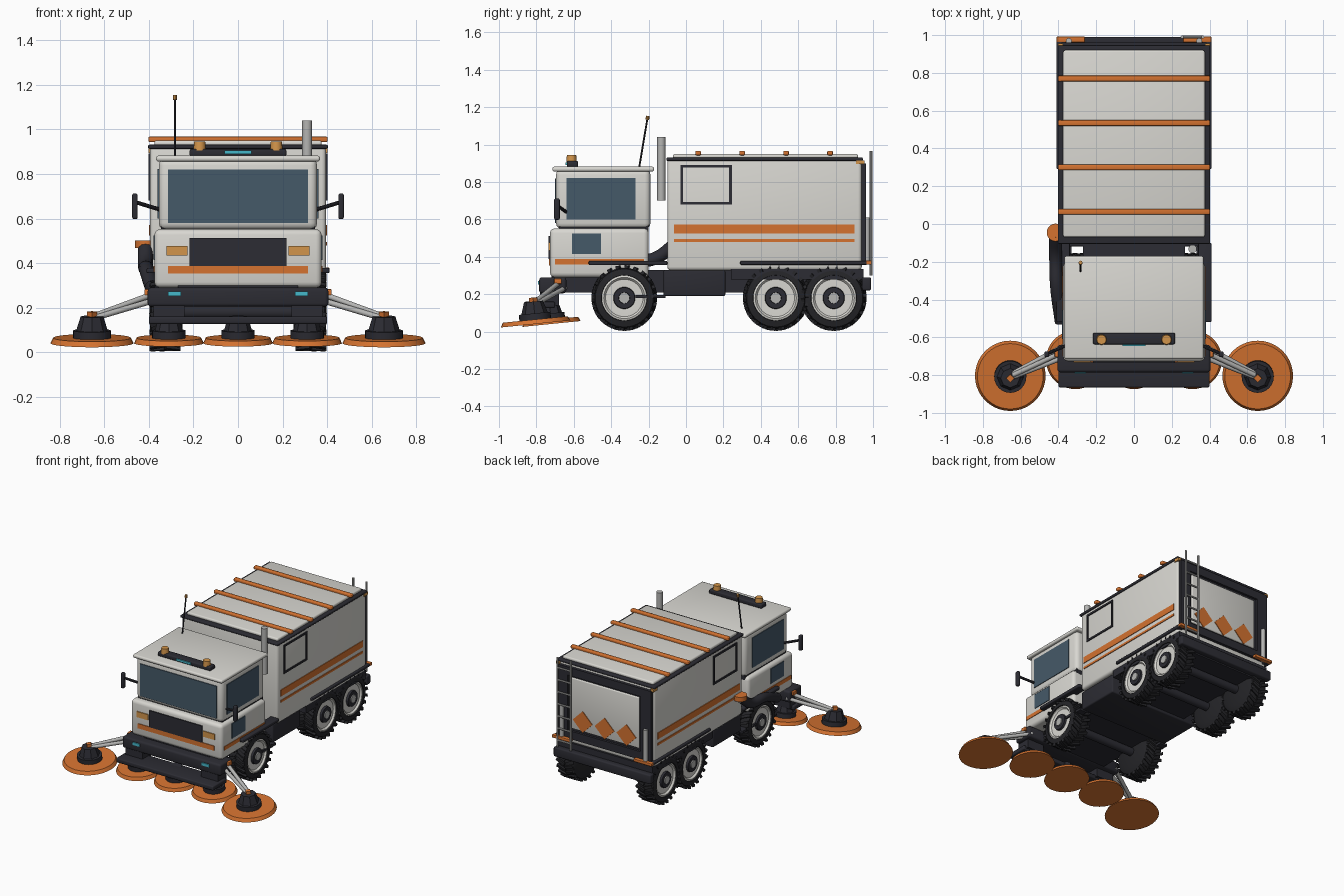
import bpy, bmesh, math
from mathutils import Vector, Matrix

if "Cube" in bpy.data.objects:
    bpy.data.objects.remove(bpy.data.objects["Cube"])


def material(name, *rgb):
    m = bpy.data.materials.new(name)
    m.use_nodes = True
    m.diffuse_color = (*rgb, 1)
    m.node_tree.nodes["Principled BSDF"].inputs["Base Color"].default_value = (*rgb, 1)
    return m


WHITE = material("warm white paint", .69, .68, .64)
ORANGE = material("orange paint", .66, .17, .03)
DARK = material("dark trim", .025, .025, .033)
RUBBER = material("tyre rubber", .018, .018, .021)
GLASS = material("blue grey glass", .06, .1, .14)
AMBER = material("amber lamp", .65, .3, .07)
CYAN = material("cyan lamp", .06, .48, .6)
METAL = material("light metal", .46, .46, .45)


def finish(name, bm, mat, smooth=True):
    bmesh.ops.recalc_face_normals(bm, faces=bm.faces)
    me = bpy.data.meshes.new(name)
    bm.to_mesh(me)
    bm.free()
    me.materials.append(mat)
    ob = bpy.data.objects.new(name, me)
    bpy.context.collection.objects.link(ob)
    if smooth:
        bpy.ops.object.select_all(action='DESELECT')
        ob.select_set(True)
        bpy.context.view_layer.objects.active = ob
        bpy.ops.object.shade_smooth_by_angle(angle=math.radians(35))
    return ob


def box(name, x, y, z, mat, bevel=0):
    """Box from (low, high) ranges on each axis."""
    bm = bmesh.new()
    size = [b - a for a, b in (x, y, z)]
    mid = [(a + b) / 2 for a, b in (x, y, z)]
    bmesh.ops.create_cube(bm, size=1, matrix=Matrix.Translation(mid) @ Matrix.Diagonal((*size, 1)))
    if bevel:
        bmesh.ops.bevel(bm, geom=bm.edges[:], offset=bevel, segments=3, profile=.5, affect='EDGES')
    return finish(name, bm, mat, bevel > 0)


def sides(name, x, y, z, mat, bevel=0):
    """The same box on the left and the right."""
    box("left_" + name, x, y, z, mat, bevel)
    box("right_" + name, (-x[1], -x[0]), y, z, mat, bevel)


def rod(name, a, b, r, mat, r2=None, n=24):
    a, b = Vector(a), Vector(b)
    turn = (b - a).to_track_quat('Z', 'Y').to_matrix().to_4x4()
    bm = bmesh.new()
    bmesh.ops.create_cone(bm, cap_ends=True, segments=n, radius1=r, radius2=r if r2 is None else r2,
                          depth=(b - a).length, matrix=Matrix.Translation((a + b) / 2) @ turn)
    return finish(name, bm, mat)


def lathe_x(name, profile, centre, side, mat, n=40):
    """Spin (x, radius) points around the axle."""
    bm = bmesh.new()
    vs = [bm.verts.new((side * x, 0, r)) for x, r in profile]
    es = [bm.edges.new(p) for p in zip(vs, vs[1:])]
    bmesh.ops.spin(bm, geom=vs + es, cent=(0, 0, 0), axis=(1, 0, 0), angle=math.tau, steps=n)
    bmesh.ops.remove_doubles(bm, verts=bm.verts, dist=.0002)
    bmesh.ops.translate(bm, vec=centre, verts=bm.verts)
    return finish(name, bm, mat)


# Wheels with chevron tread lugs
def wheel(name, y, s):
    c = Vector((0, y, .18))
    lathe_x(name + "_tyre", [(.25, .0), (.25, .12), (.265, .155), (.285, .163), (.37, .163),
                             (.388, .155), (.395, .122), (.375, .118)], c, s, RUBBER)
    lathe_x(name + "_rim", [(.37, .122), (.386, .122), (.39, .11), (.378, .1), (.378, .06),
                            (.372, 0)], c, s, WHITE)
    lathe_x(name + "_hub_ring", [(.37, .06), (.393, .056), (.393, .03), (.37, .028)], c, s, DARK)
    rod(name + "_hub_cap", c + Vector((s * .36, 0, 0)), c + Vector((s * .4, 0, 0)), .029, METAL)
    bm = bmesh.new()
    count = 22
    for i in range(count):
        for row in (0, 1):
            spin = Matrix.Rotation(math.tau * (i + row / 2) / count, 4, 'X')
            place = Matrix.Translation((s * (.293 + row * .068), 0, .166))
            yaw = Matrix.Rotation(s * (.4 - .8 * row), 4, 'Z')
            bmesh.ops.create_cube(bm, size=1, matrix=Matrix.Translation(c) @ spin @ place @ yaw
                                  @ Matrix.Diagonal((.07, .02, .018, 1)))
    finish(name + "_tread", bm, RUBBER, False)


for s, label in ((1, "left"), (-1, "right")):
    for y, pos in ((-.33, "front"), (.48, "middle"), (.79, "rear")):
        wheel(f"{label}_{pos}_wheel", y, s)
for y in (-.33, .48, .79):
    rod("axle", (-.3, y, .18), (.3, y, .18), .03, DARK)

# Chassis and running gear
box("chassis", (-.27, .27), (-.72, .95), (.21, .33), DARK)
box("side_tanks", (-.37, .37), (-.12, .21), (.19, .33), DARK, .01)
box("rear_bumper", (-.4, .4), (.94, .99), (.22, .29), DARK, .01)
box("rear_deck", (-.39, .39), (.24, .95), (.28, .335), DARK)
sides("front_fender", (.34, .41), (-.52, -.1), (.355, .378), DARK, .006)
sides("rear_fender", (.36, .41), (.29, .97), (.357, .378), DARK, .006)
sides("fender_reflector", (.26, .41), (.962, .992), (.358, .38), ORANGE, .004)
sides("step", (.33, .39), (-.27, -.11), (.18, .197), DARK)

# Front bumper and brush carrier
box("front_bumper", (-.405, .405), (-.785, -.64), (.205, .29), DARK, .015)
box("brush_carrier", (-.4, .4), (-.865, -.7), (.127, .16), DARK, .008)
sides("carrier_bracket", (.24, .38), (-.78, -.68), (.14, .23), DARK)
sides("bumper_lamp", (.255, .315), (-.792, -.78), (.252, .272), CYAN)
sides("arm_pivot", (.385, .42), (-.705, -.665), (.255, .283), ORANGE, .004)

# Cab
box("lower_cab", (-.375, .375), (-.727, -.2), (.29, .552), WHITE, .025)
box("cab_waist", (-.345, .345), (-.68, -.2), (.53, .57), DARK)
box("upper_cab", (-.355, .355), (-.695, -.19), (.55, .868), WHITE, .03)
box("cab_roof", (-.368, .368), (-.715, -.17), (.856, .882), WHITE, .011)
box("windshield", (-.315, .315), (-.701, -.693), (.58, .82), GLASS)
box("grille", (-.218, .218), (-.735, -.726), (.388, .512), DARK)
box("front_stripe", (-.315, .315), (-.732, -.726), (.353, .388), ORANGE)
sides("headlamp", (.227, .32), (-.734, -.726), (.435, .477), AMBER)
sides("side_window", (.353, .36), (-.64, -.27), (.6, .822), GLASS)
sides("lower_window", (.373, .38), (-.61, -.455), (.415, .525), GLASS)
sides("cab_stripe", (.373, .379), (-.7, -.225), (.36, .388), ORANGE)

# Mirrors
for s in (1, -1):
    rod("mirror_arm", (s * .35, -.64, .64), (s * .455, -.685, .672), .009, DARK, n=10)
sides("mirror", (.45, .475), (-.705, -.675), (.598, .712), DARK, .008)

# Roof light bar, antenna and exhaust
box("light_bar", (-.217, .217), (-.637, -.577), (.88, .912), DARK, .008)
box("light_bar_lamp", (-.06, .06), (-.645, -.632), (.89, .905), CYAN)
for s in (1, -1):
    rod("beacon", (s * .172, -.612, .905), (s * .172, -.612, .945), .028, AMBER, .025)
rod("antenna", (-.283, -.25, .88), (-.283, -.207, 1.135), .005, DARK, n=8)
rod("antenna_tip", (-.283, -.207, 1.133), (-.283, -.204, 1.153), .01, AMBER, n=10)
rod("exhaust", (.31, -.132, .7), (.31, -.132, 1.04), .022, METAL)

# Hopper body
box("hopper", (-.395, .395), (-.1, .94), (.327, .925), WHITE, .02)
box("roof_rim", (-.403, .403), (-.105, .945), (.913, .931), DARK, .006)
box("roof_panel", (-.375, .375), (-.07, .92), (.925, .95), WHITE, .01)
for i in range(4):
    y = .065 + i * .235
    box("roof_rib", (-.402, .402), (y - .015, y + .015), (.943, .967), ORANGE, .006)
sides("wide_stripe", (.393, .4), (-.065, .9), (.525, .572), ORANGE)
sides("thin_stripe", (.393, .4), (-.065, .9), (.479, .495), ORANGE)
for z in (.68, .878):
    sides("hatch_rail", (.392, .402), (-.03, .245), (z, z + .014), DARK)
for y in (-.03, .231):
    sides("hatch_post", (.392, .402), (y, y + .014), (.68, .892), DARK)
sides("corner_lamp", (.375, .402), (.91, .955), (.895, .915), AMBER)

# Rear door with three diamonds
box("door_top_frame", (-.385, .385), (.93, .962), (.84, .9), DARK)
box("door_bottom_frame", (-.385, .385), (.93, .962), (.37, .43), DARK)
sides("door_side_frame", (.3, .385), (.93, .962), (.37, .9), DARK)
box("rear_door", (-.28, .28), (.93, .955), (.445, .825), WHITE, .008)
box("door_backing", (-.31, .31), (.93, .945), (.42, .85), DARK)
for x in (-.18, 0, .18):
    rod("diamond", (x, .953, .52), (x, .96, .52), .08, ORANGE, n=4).data.transform(
        Matrix.Translation((x, 0, .52)) @ Matrix.Rotation(0, 4, 'Y') @ Matrix.Translation((-x, 0, -.52)))
for s in (1, -1):
    rod("door_ram", (s * .345, .968, .36), (s * .345, .968, .61), .016, METAL, n=16)

# Ladder
for x in (.255, .365):
    rod("ladder_rail", (x, .99, .3), (x, .99, .965), .008, METAL, n=10)
for i in range(7):
    z = .35 + i * .09
    rod("ladder_rung", (.255, .99, z), (.365, .99, z), .007, METAL, n=8)

# Suction hose
curve = bpy.data.curves.new("suction_hose", 'CURVE')
curve.dimensions = '3D'
curve.bevel_depth = .034
curve.bevel_resolution = 4
spline = curve.splines.new('BEZIER')
path = [(-.415, -.05, .475), (-.415, -.17, .39), (-.41, -.33, .37), (-.385, -.52, .29)]
spline.bezier_points.add(len(path) - 1)
for p, co in zip(spline.bezier_points, path):
    p.co = co
    p.handle_left_type = p.handle_right_type = 'AUTO'
curve.materials.append(DARK)
bpy.context.collection.objects.link(bpy.data.objects.new("suction_hose", curve))
rod("hose_cap", (-.415, -.045, .468), (-.415, -.045, .502), .047, ORANGE)

# Rotary brushes, tipped slightly forward
axis = Vector((0, -math.sin(.1), math.cos(.1)))


def brush(name, x, y, r, hub):
    c = Vector((x, y, .053))
    rod(name + "_bristles", c - axis * .012, c + axis * .012, r, ORANGE, r * .93, n=40)
    rod(name + "_hub", c + axis * .01, c + axis * .045, hub, DARK)
    rod(name + "_motor", c + axis * .04, c + axis * .108, hub * .85, DARK, hub * .6, n=8)
    return c


for x in (-.31, 0, .31):
    brush("front_brush", x, -.72, .156, .075)
for s in (1, -1):
    c = brush("side_brush", s * .655, -.805, .187, .085)
    rod("side_brush_cap", c + axis * .1, c + axis * .13, .022, ORANGE, n=4)
    for dy, dz in ((-.03, 0), (.03, 0), (0, .03)):
        rod("brush_arm", (s * .37, -.675 + dy, .235 + dz), (s * .64, -.8 + dy / 3, .155 + dz / 3),
            .013, METAL, n=12)
